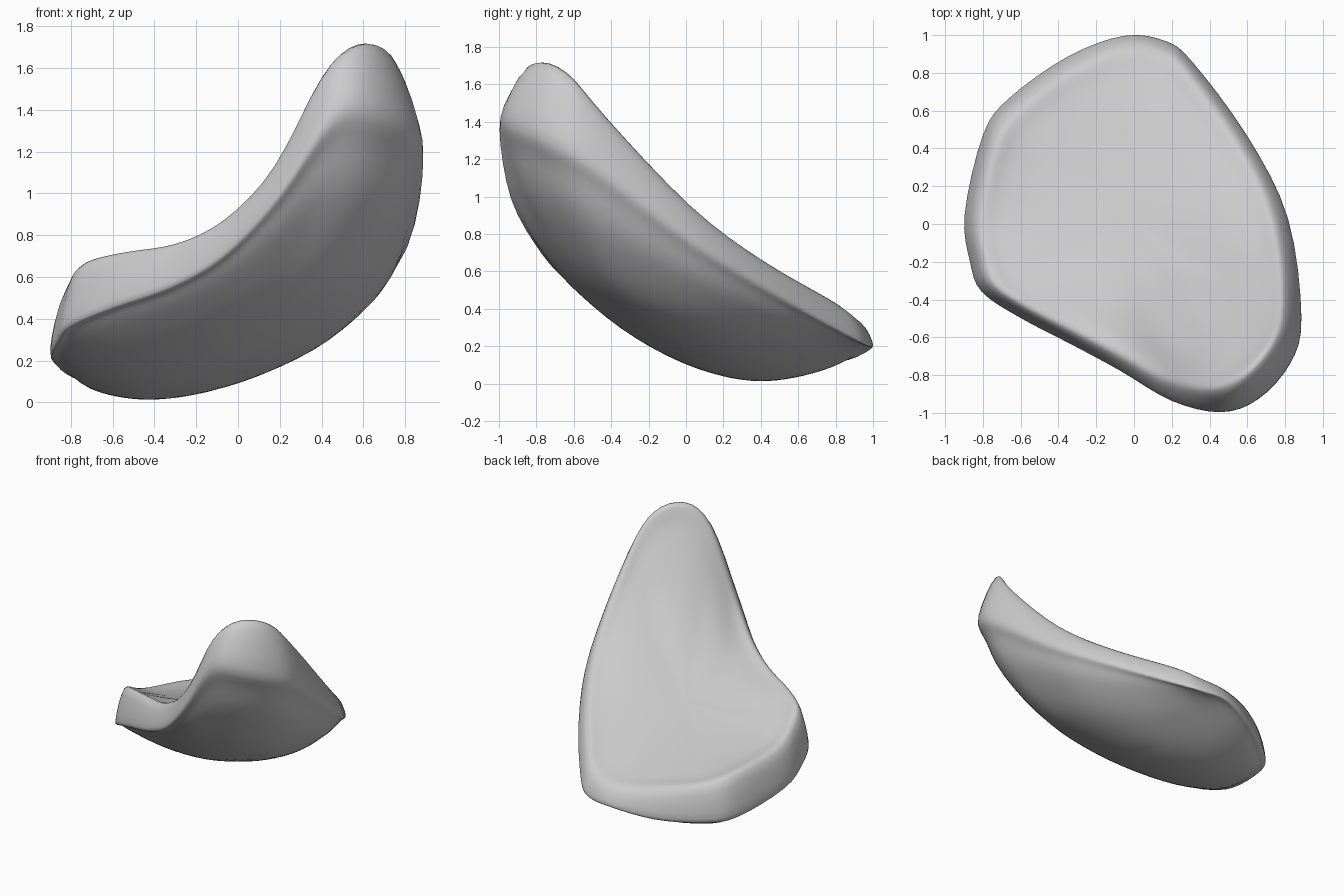
import bpy
import math
from mathutils import Vector

default_cube = bpy.data.objects.get("Cube")
if default_cube:
    bpy.data.objects.remove(default_cube, do_unlink=True)

# Outline of the shell: x, y, height of the widest edge, height of the rim
OUTLINE = [
    (-.05, 1, .2, .32), (.17, .97, .21, .35), (.31, .86, .27, .43),
    (.6, .47, .5, .64), (.82, .03, .78, .94), (.89, -.5, 1.2, 1.44),
    (.83, -.74, 1.34, 1.67), (.66, -.93, 1.42, 1.72), (.46, -1, 1.4, 1.57),
    (.2, -.94, 1.01, 1.13), (-.07, -.78, .72, .87), (-.33, -.64, .57, .75),
    (-.6, -.5, .48, .71), (-.81, -.36, .39, .66), (-.87, -.2, .31, .58),
    (-.9, .05, .23, .48), (-.8, .48, .15, .42), (-.66, .67, .13, .36),
    (-.35, .89, .15, .33),
]
STEPS = 4


def spline(a, b, c, d, t):
    """Smooth curve from b to c, guided by a and d."""
    return (b * 2 + (c - a) * t + (a * 2 - b * 5 + c * 4 - d) * t * t
            + (b * 3 - a - c * 3 + d) * t * t * t) / 2


def closed_curve(points):
    count = len(points)
    return [spline(*(points[(i + k) % count] for k in (-1, 0, 1, 2)), s / STEPS)
            for i in range(count) for s in range(STEPS)]


def open_curve(points):
    ends = [points[0] * 2 - points[1]] + points + [points[-1] * 2 - points[-2]]
    curve = [spline(*ends[i:i + 4], s / STEPS)
             for i in range(len(points) - 1) for s in range(STEPS)]
    return curve + [points[-1]]


def underside(x, y):
    """Height of the bowl-shaped underside."""
    u, v = x + .55, y - .5
    return .32 * u * u + .44 * v * v + .2 * u * v


def slope(x, y):
    """Height of the tilted plane under the hollow top."""
    return .64 + .35 * (x - y)


def rim_scale(rim):
    """Distance of the rim from the centre: taller rims are rounder."""
    return .95 - .04 * rim


outline = closed_curve([Vector(p) for p in OUTLINE])
count = len(outline)
lifts = [rim - slope(x * rim_scale(rim), y * rim_scale(rim))
         for x, y, edge, rim in outline]


def lift(i, s):
    """Rise of the top above the plane, evened out towards the centre."""
    reach = round((1 - s) * 12)
    near = [lifts[(i + k) % count] for k in range(-reach, reach + 1)]
    return sum(near) / len(near)


def section(i):
    """Half section from the centre of the underside, round the rim, to the top."""
    x, y, edge, rim = outline[i]
    bulge = edge - underside(x, y)
    points = [Vector((x * s, y * s, underside(x * s, y * s) + bulge * s ** 7))
              for s in (0, .3, .6, .85, .95, 1)]
    scale = rim_scale(rim)
    points.append(Vector((x * scale, y * scale, rim)))
    for s in (.8, .6, .4, .2, 0):
        z = slope(x * s, y * s) + lift(i, s) * (s / scale) ** 1.8
        points.append(Vector((x * s, y * s, z)))
    return open_curve(points)


# Curved body, lofted around its centre
sections = [section(i) for i in range(count)]
rows = len(sections[0]) - 2
verts = [p for sec in sections for p in sec[1:-1]]
bottom, top = len(verts), len(verts) + 1
verts += [sections[0][0], sections[0][-1]]
faces = []
for i in range(count):
    a, b = i * rows, (i + 1) % count * rows
    faces.append((bottom, b, a))
    faces += [(a + j, b + j, b + j + 1, a + j + 1) for j in range(rows - 1)]
    faces.append((a + rows - 1, b + rows - 1, top))

mesh = bpy.data.meshes.new("curved_shell")
mesh.from_pydata(verts, [], faces)
mesh.update()
shell = bpy.data.objects.new("curved_shell", mesh)
bpy.context.collection.objects.link(shell)

# Gentle smoothing of the surface
relax = shell.modifiers.new("relax", 'SMOOTH')
relax.factor = .5
relax.iterations = 3

# Plain grey finish
grey = bpy.data.materials.new("plain_grey")
grey.use_nodes = True
colour = (.6, .6, .6, 1)
grey.diffuse_color = colour
grey.node_tree.nodes["Principled BSDF"].inputs["Base Color"].default_value = colour
mesh.materials.append(grey)

# Consistent outward faces and smooth shading
bpy.context.view_layer.objects.active = shell
shell.select_set(True)
bpy.ops.object.mode_set(mode='EDIT')
bpy.ops.mesh.select_all(action='SELECT')
bpy.ops.mesh.normals_make_consistent(inside=False)
bpy.ops.object.mode_set(mode='OBJECT')
bpy.ops.object.shade_smooth_by_angle(angle=math.radians(90))
